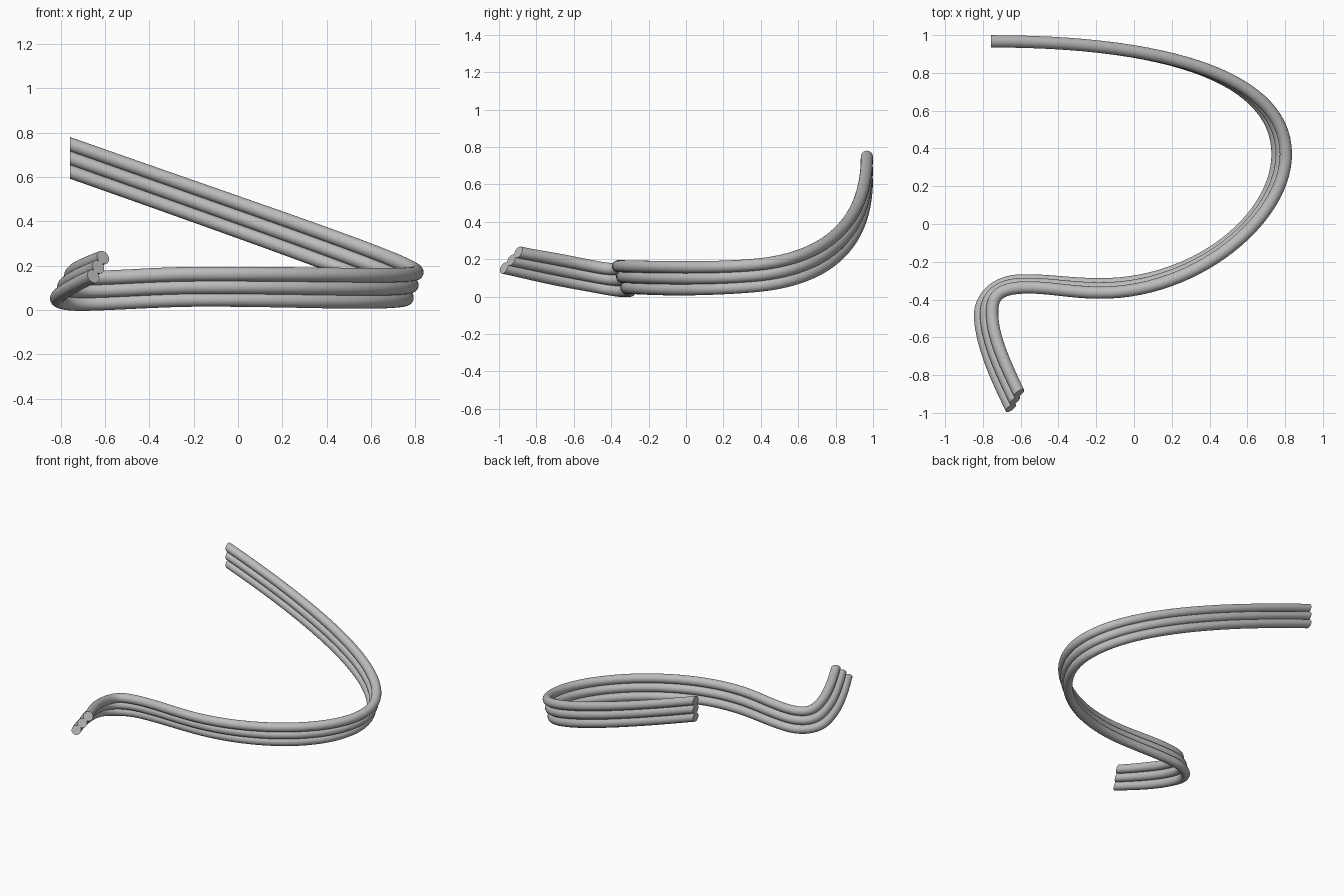
import bpy, bmesh, math
from mathutils import Vector
from mathutils.geometry import interpolate_bezier

if "Cube" in bpy.data.objects:
    bpy.data.objects.remove(bpy.data.objects["Cube"])

RADIUS, SPACING, SIDES, STEPS = 0.0325, 0.0615, 24, 28

grey = bpy.data.materials.new("light grey")
grey.use_nodes = True
grey.diffuse_color = (0.5, 0.5, 0.5, 1)
grey.node_tree.nodes["Principled BSDF"].inputs["Base Color"].default_value = (0.5, 0.5, 0.5, 1)

# Middle line: handle in, point, handle out, stacking direction
nodes = [
    (None, (-.757, .967, .686), (.25, .967, .331), (0, 0, 1)),
    ((.782, .75, .147), (.782, .37, .113), (.782, .03, .083), (.36, 0, .93)),
    ((.33, -.345, .107), (-.18, -.341, .105), (-.34, -.341, .104), (0, -.36, .93)),
    ((-.47, -.312, .094), (-.6, -.318, .089), (-.73, -.324, .084), (.15, -.3, .94)),
    ((-.785, -.39, .088), (-.783, -.48, .105), (-.78, -.62, .13), (.52, .1, .85)),
    ((-.70, -.79, .165), (-.63, -.935, .195), None, (.36, .64, .70)),
]

# Sample the line and the direction the three tubes are stacked in
path, ups = [], []
for a, b in zip(nodes, nodes[1:]):
    points = interpolate_bezier(Vector(a[1]), Vector(a[2]), Vector(b[0]), Vector(b[1]), STEPS + 1)
    first = 1 if path else 0
    for i in range(first, STEPS + 1):
        t = i / STEPS
        t = t * t * (3 - 2 * t)
        path.append(points[i])
        ups.append(Vector(a[3]).lerp(Vector(b[3]), t).normalized())


def make_tube(name, level):
    bm = bmesh.new()
    rings = []
    last = len(path) - 1
    for i, (p, up) in enumerate(zip(path, ups)):
        along = path[min(i + 1, last)] - path[max(i - 1, 0)]
        side = along.cross(up).normalized()
        centre = p + up * level * SPACING
        ring = []
        for k in range(SIDES):
            a = math.tau * k / SIDES
            ring.append(bm.verts.new(centre + (side * math.cos(a) + up * math.sin(a)) * RADIUS))
        rings.append(ring)
    for r, s in zip(rings, rings[1:]):
        for k in range(SIDES):
            n = (k + 1) % SIDES
            bm.faces.new((r[k], r[n], s[n], s[k]))
    # End caps
    bm.faces.new(rings[0])
    bm.faces.new(rings[-1])
    bmesh.ops.recalc_face_normals(bm, faces=bm.faces)
    mesh = bpy.data.meshes.new(name)
    bm.to_mesh(mesh)
    bm.free()
    mesh.materials.append(grey)
    obj = bpy.data.objects.new(name, mesh)
    bpy.context.collection.objects.link(obj)
    bpy.ops.object.select_all(action='DESELECT')
    obj.select_set(True)
    bpy.context.view_layer.objects.active = obj
    bpy.ops.object.shade_smooth_by_angle(angle=math.radians(40))


for name, level in (("lower_tube", -1), ("middle_tube", 0), ("upper_tube", 1)):
    make_tube(name, level)
